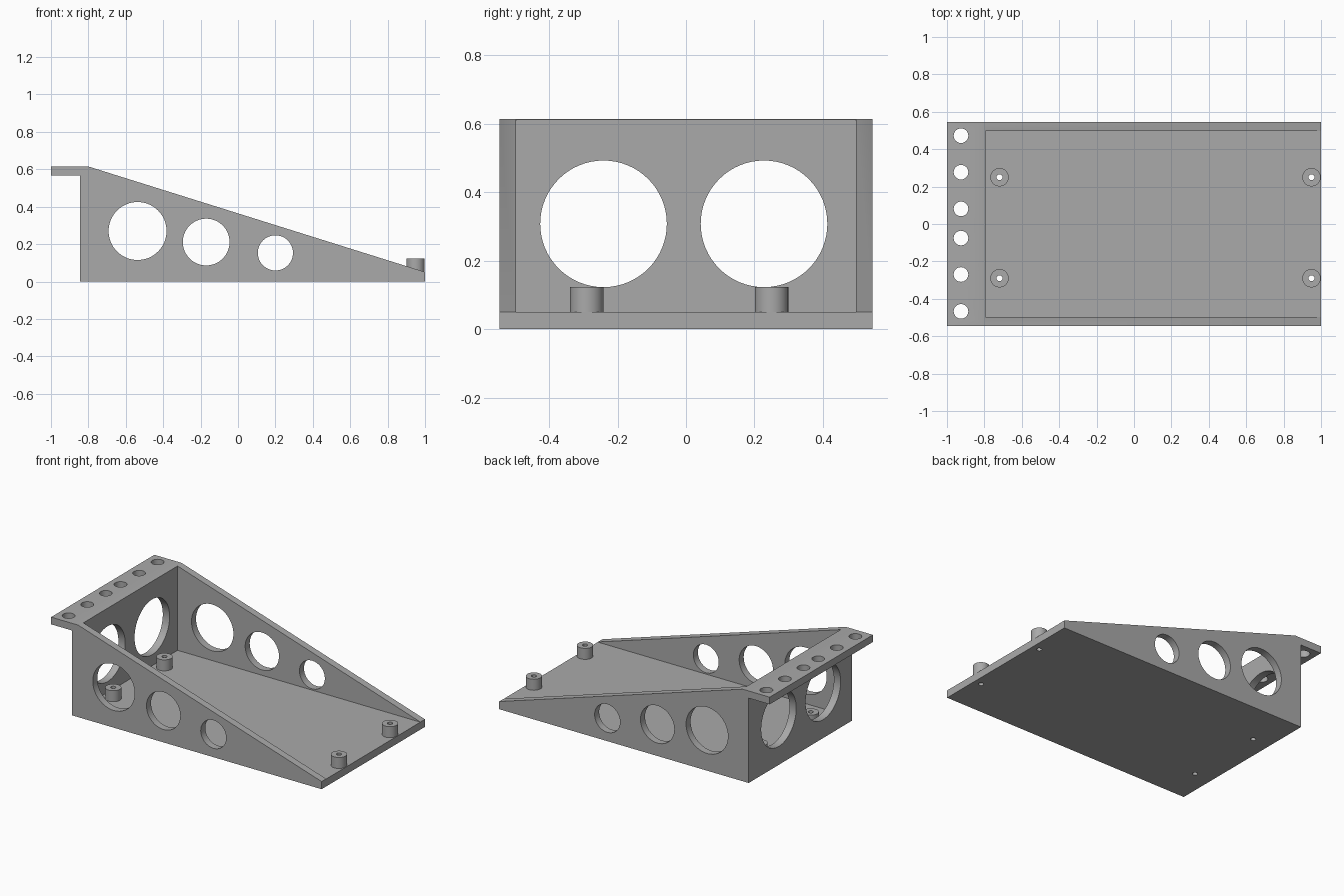
import bpy, bmesh
from mathutils import Matrix, Vector

if "Cube" in bpy.data.objects:
    bpy.data.objects.remove(bpy.data.objects["Cube"], do_unlink=True)

GREY = (0.4, 0.4, 0.4, 1)
grey = bpy.data.materials.new("plain grey")
grey.use_nodes = True
grey.diffuse_color = GREY
grey.node_tree.nodes["Principled BSDF"].inputs["Base Color"].default_value = GREY

HALF, WALL, FLOOR, TOP = 0.545, 0.048, 0.05, 0.615
INNER = HALF - WALL
BACK = -0.845


def finish(name, bm):
    bmesh.ops.recalc_face_normals(bm, faces=bm.faces)
    mesh = bpy.data.meshes.new(name)
    bm.to_mesh(mesh)
    bm.free()
    mesh.materials.append(grey)
    obj = bpy.data.objects.new(name, mesh)
    bpy.context.collection.objects.link(obj)
    return obj


def extrude_profile(name, points, half):
    """Side profile in x and z, extruded across y."""
    bm = bmesh.new()
    face = bm.faces.new([bm.verts.new((x, -half, z)) for x, z in points])
    made = bmesh.ops.extrude_face_region(bm, geom=[face])["geom"]
    verts = [v for v in made if isinstance(v, bmesh.types.BMVert)]
    bmesh.ops.translate(bm, verts=verts, vec=(0, 2 * half, 0))
    return finish(name, bm)


def cylinder(name, centre, radius, depth, axis="Z", sides=64):
    bm = bmesh.new()
    turn = Vector((0, 0, 1)).rotation_difference(
        Vector([float(axis == a) for a in "XYZ"])).to_matrix().to_4x4()
    bmesh.ops.create_cone(bm, cap_ends=True, segments=sides, radius1=radius,
                          radius2=radius, depth=depth,
                          matrix=Matrix.Translation(centre) @ turn)
    return finish(name, bm)


def cut(obj, cutter):
    cutter.hide_render = True
    mod = obj.modifiers.new("cut", "BOOLEAN")
    mod.operation, mod.solver, mod.object = "DIFFERENCE", "EXACT", cutter
    bpy.context.view_layer.objects.active = obj
    bpy.ops.object.modifier_apply(modifier=mod.name)
    bpy.data.objects.remove(cutter, do_unlink=True)


# Wedge body with rear flange
body = extrude_profile("wedge_bracket", [
    (BACK, 0), (1, 0), (1, FLOOR + 0.001), (-0.8, TOP), (-1, TOP),
    (-1, TOP - WALL), (BACK, TOP - WALL)], HALF)

# Hollow tray, open at the top and the low end
tray = extrude_profile("tray_cutter", [
    (-0.795, FLOOR), (1.2, FLOOR), (1.2, 0.8), (-0.795, 0.8)], INNER)
cut(body, tray)

# Round openings through both side walls
for x, z, r in [(-0.537, 0.27, 0.155), (-0.17, 0.211, 0.125), (0.2, 0.153, 0.094)]:
    cut(body, cylinder("side_cutter", (x, 0, z), r, 2, "Y"))

# Large openings in the rear wall
for y in (-0.241, 0.228):
    cut(body, cylinder("rear_cutter", (BACK, y, 0.308), 0.185, 0.3, "X"))

# Row of flange holes
for y in (-0.467, -0.27, -0.075, 0.081, 0.277, 0.472):
    cut(body, cylinder("flange_cutter", (-0.925, y, TOP), 0.039, 0.3, sides=48))

# Four standoffs with screw holes running through the floor
parts = [body]
for end, x in (("rear", -0.719), ("low", 0.949)):
    for side, y in (("right", -0.29), ("left", 0.25)):
        post = cylinder(f"standoff_{end}_{side}", (x, y, 0.0735), 0.049, 0.1, sides=48)
        for target in (post, body):
            cut(target, cylinder("screw_cutter", (x, y, 0), 0.016, 0.5, sides=24))
        parts.append(post)

# Smooth the round walls, keep the edges sharp
bpy.ops.object.select_all(action="DESELECT")
for part in parts:
    part.select_set(True)
bpy.context.view_layer.objects.active = body
bpy.ops.object.shade_smooth_by_angle()
